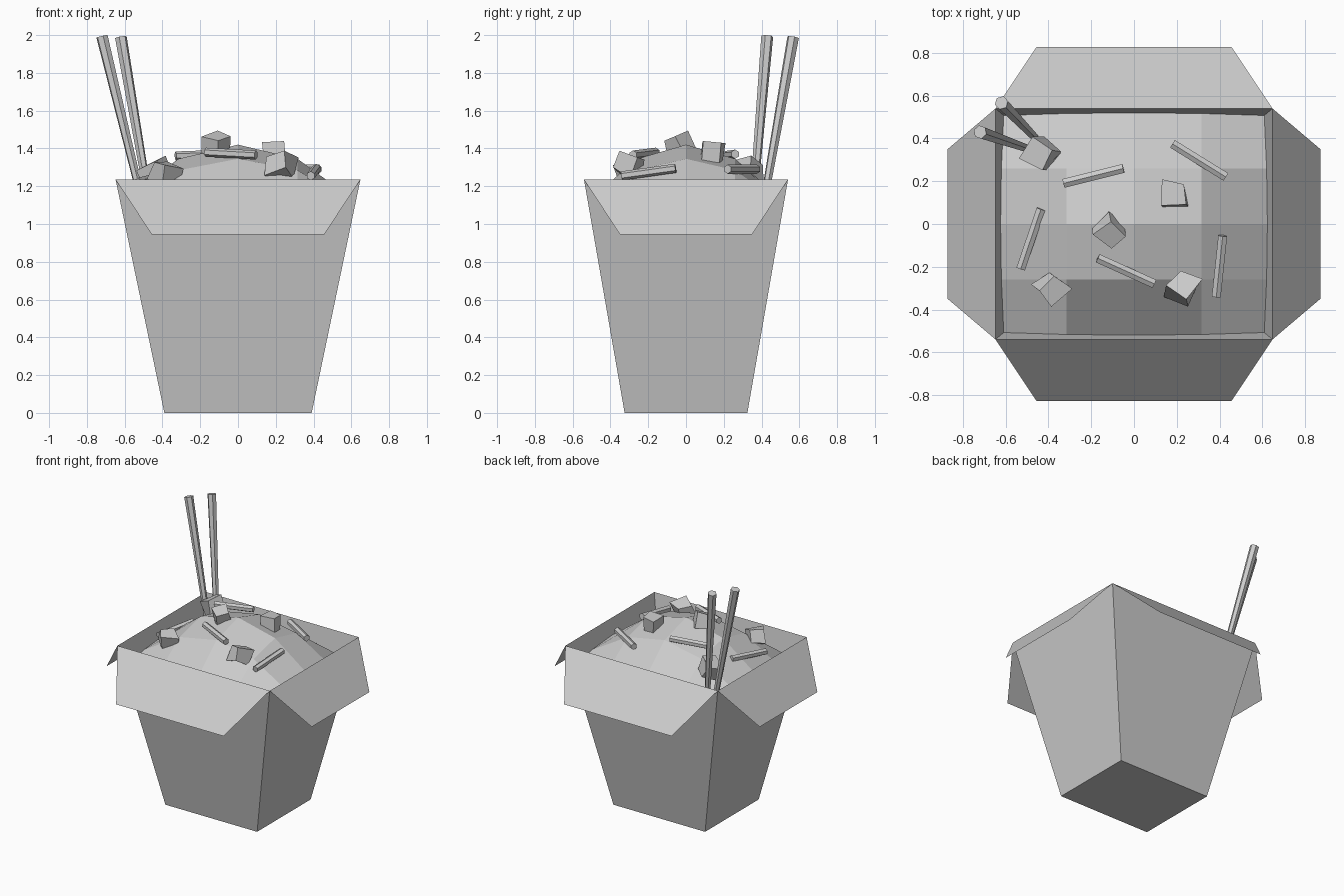
import bpy, bmesh, random
from math import radians
from mathutils import Vector, Euler

if "Cube" in bpy.data.objects:
    bpy.data.objects.remove(bpy.data.objects["Cube"])

random.seed(4)
RIM_Z, FLAP_Z = 1.235, 0.945
BOT, TOP, FLAP = (0.39, 0.325), (0.648, 0.54), (0.872, 0.827)


def make(name, verts, faces):
    me = bpy.data.meshes.new(name)
    me.from_pydata([tuple(v) for v in verts], [], faces)
    bm = bmesh.new()
    bm.from_mesh(me)
    bmesh.ops.recalc_face_normals(bm, faces=bm.faces)
    bm.to_mesh(me)
    bm.free()
    ob = bpy.data.objects.new(name, me)
    bpy.context.collection.objects.link(ob)
    return ob


def rod(name, a, b, r1, r2, sides=6):
    """Faceted rod from a to b."""
    a, b = Vector(a), Vector(b)
    bpy.ops.mesh.primitive_cone_add(vertices=sides, radius1=r1, radius2=r2,
                                    depth=(b - a).length, location=(a + b) / 2)
    ob = bpy.context.object
    ob.rotation_euler = (b - a).to_track_quat('Z', 'Y').to_euler()
    ob.name = name


def wall(z, axis):
    return BOT[axis] + (TOP[axis] - BOT[axis]) * z / RIM_Z


def dome(u, v):
    return 1.42 - 0.3 * (u * u + v * v) + 0.23 * u * u * v * v


# tapered open carton
corners = [(-1, -1), (1, -1), (1, 1), (-1, 1)]
make("carton",
     [(sx * w, sy * d, z) for (w, d), z in ((BOT, 0), (TOP, RIM_Z)) for sx, sy in corners],
     [(3, 2, 1, 0)] + [(i, (i + 1) % 4, (i + 1) % 4 + 4, i + 4) for i in range(4)])

# folded-out paper flaps
for s, fb, lr in ((-1, "front", "left"), (1, "back", "right")):
    make(fb + "_flap", [(-TOP[0], s * TOP[1], RIM_Z), (TOP[0], s * TOP[1], RIM_Z),
                        (0.457, s * FLAP[1], FLAP_Z), (-0.457, s * FLAP[1], FLAP_Z)],
         [(0, 1, 2, 3)])
    make(lr + "_flap", [(s * TOP[0], -TOP[1], RIM_Z), (s * TOP[0], TOP[1], RIM_Z),
                        (s * FLAP[0], 0.35, FLAP_Z), (s * FLAP[0], -0.35, FLAP_Z)],
         [(0, 1, 2, 3)])

# domed filling, a coarse 4 x 4 grid meeting the walls
verts = []
for j in range(5):
    for i in range(5):
        u, v = i / 2 - 1, j / 2 - 1
        z = dome(u, v)
        x = u * (wall(z, 0) if abs(u) == 1 else 0.63)
        y = v * (wall(z, 1) if abs(v) == 1 else 0.52)
        verts.append((x, y, z))
filling = make("filling", verts, [(a, a + 1, a + 6, a + 5)
                                  for j in range(4) for a in range(j * 5, j * 5 + 4)])
if filling.data.polygons[0].normal.z < 0:
    filling.data.flip_normals()

# irregular food chunks: x, y, z, yaw
chunks = [(-0.435, 0.33, 1.27, -35), (0.19, 0.135, 1.38, 0), (-0.11, -0.03, 1.415, -40),
          (-0.385, -0.30, 1.27, 45), (0.23, -0.295, 1.31, -30)]
for n, (x, y, z, yaw) in enumerate(chunks):
    bpy.ops.mesh.primitive_cube_add(size=0.11, location=(x, y, z))
    ob = bpy.context.object
    ob.name = f"food_chunk_{n + 1}"
    for vert in ob.data.vertices:
        vert.co += Vector([random.uniform(-0.014, 0.014) for _ in range(3)])
    ob.rotation_euler = Euler((radians(random.uniform(-20, 20)),
                               radians(random.uniform(-20, 20)), radians(yaw)))

# vegetable strips
strips = [((-0.33, 0.19, 1.36), (-0.05, 0.26, 1.37)),
          ((0.18, 0.375, 1.29), (0.43, 0.22, 1.29)),
          ((-0.53, -0.21, 1.22), (-0.435, 0.07, 1.245)),
          ((-0.17, -0.16, 1.38), (0.095, -0.28, 1.365)),
          ((0.385, -0.34, 1.255), (0.415, -0.055, 1.295))]
for n, (a, b) in enumerate(strips):
    rod(f"vegetable_strip_{n + 1}", a, b, 0.024, 0.024)

# tapered chopsticks leaning out of the back left corner
rod("chopstick_1", (-0.484, 0.348, 1.02), (-0.72, 0.43, 1.993), 0.019, 0.032)
rod("chopstick_2", (-0.454, 0.395, 1.02), (-0.62, 0.567, 1.988), 0.019, 0.032)
